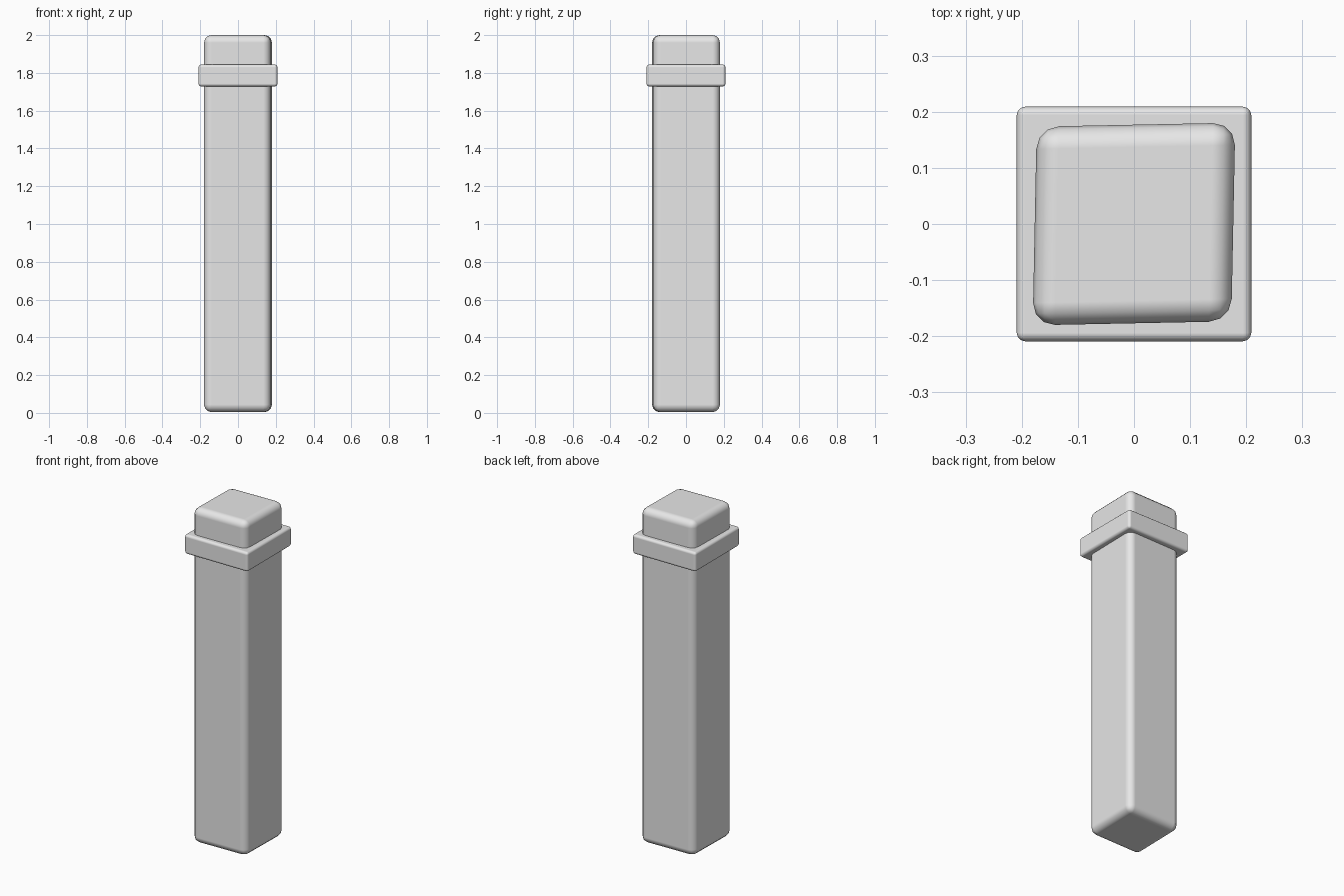
import bpy
import math
from mathutils import Matrix

cube = bpy.data.objects.get("Cube")
if cube:
    bpy.data.objects.remove(cube, do_unlink=True)

# Single plain grey
grey = bpy.data.materials.new("light_grey")
grey.use_nodes = True
grey.diffuse_color = (0.8, 0.8, 0.8, 1)
grey.node_tree.nodes["Principled BSDF"].inputs["Base Color"].default_value = (0.8, 0.8, 0.8, 1)


def rounded_box(name, half, bottom, top, radius, segments, skew=0.0):
    """Square box between two heights, with rounded edges and an optional plan skew."""
    bpy.ops.mesh.primitive_cube_add(size=2, location=(0, 0, (bottom + top) / 2))
    obj = bpy.context.object
    obj.name = name
    size = Matrix.Diagonal((half, half, (top - bottom) / 2, 1))
    lean = Matrix(((1, skew, 0, 0), (skew, 1, 0, 0), (0, 0, 1, 0), (0, 0, 0, 1)))
    obj.data.transform(lean @ size)
    obj.data.materials.append(grey)
    bpy.ops.object.shade_smooth_by_angle(angle=math.radians(60))
    bevel = obj.modifiers.new("rounded_edges", "BEVEL")
    bevel.width = radius
    bevel.segments = segments
    bevel.limit_method = "NONE"
    bevel.harden_normals = True
    bpy.ops.object.modifier_apply(modifier=bevel.name)
    return obj


# Slightly out-of-square shaft, and the band around its upper end
rounded_box("post_shaft", 0.177, 0.004, 2.0, 0.04, 3, skew=0.02)
rounded_box("post_collar", 0.209, 1.728, 1.844, 0.015, 3)
